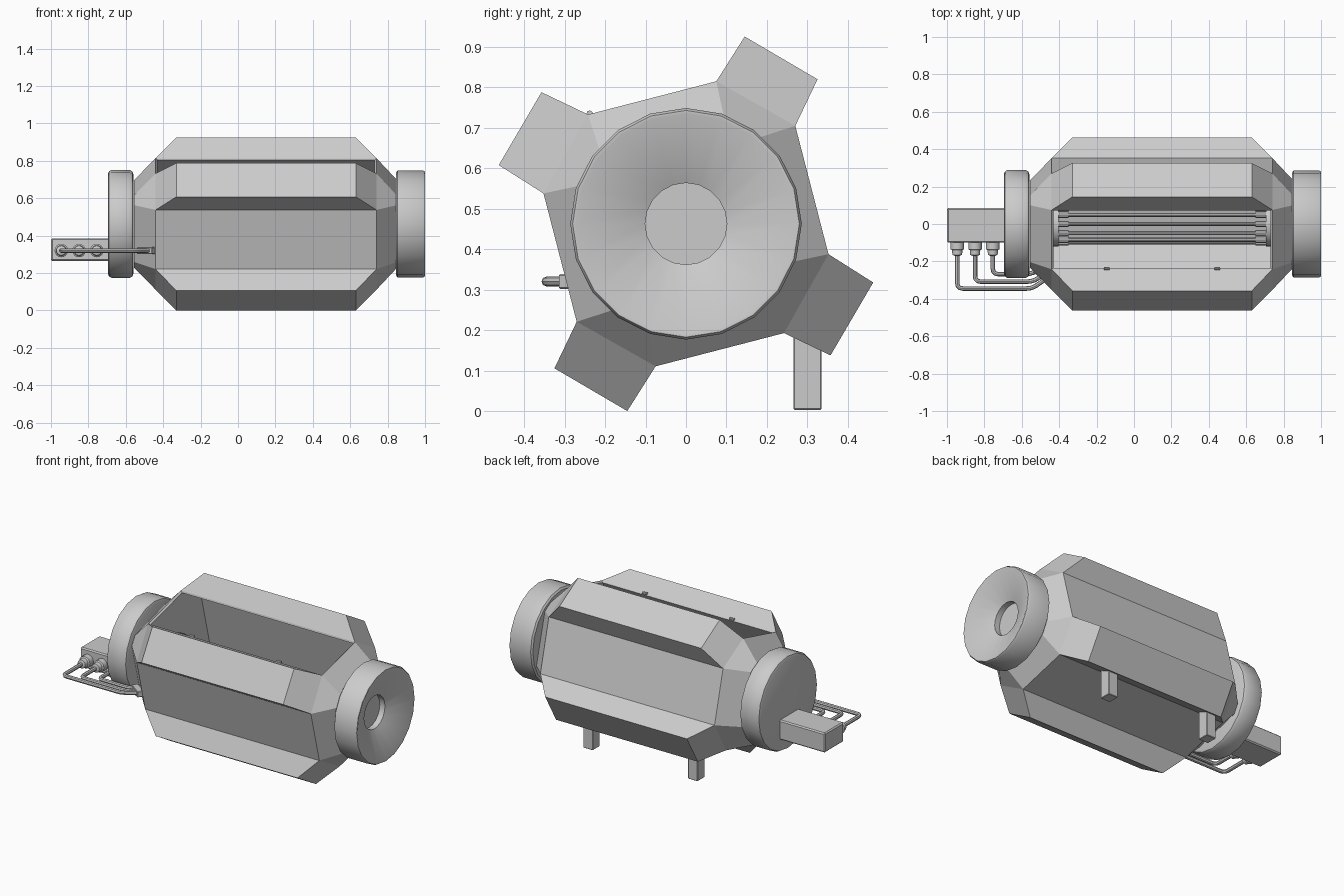
import bpy, bmesh, math
from mathutils import Vector

if "Cube" in bpy.data.objects:
    bpy.data.objects.remove(bpy.data.objects["Cube"])

AXIS = 0.4625  # height of the long axis


def finish(name, bm, bevel=0.0, smooth=False):
    bmesh.ops.recalc_face_normals(bm, faces=bm.faces)
    me = bpy.data.meshes.new(name)
    bm.to_mesh(me)
    bm.free()
    ob = bpy.data.objects.new(name, me)
    bpy.context.collection.objects.link(ob)
    if bevel:
        m = ob.modifiers.new("bevel", 'BEVEL')
        m.width, m.segments, m.limit_method = bevel, 1, 'ANGLE'
    if smooth:
        bpy.ops.object.select_all(action='DESELECT')
        ob.select_set(True)
        bpy.context.view_layer.objects.active = ob
        bpy.ops.object.shade_smooth_by_angle(angle=math.radians(32))
    return ob


def box(name, x, y, z, bevel=0.0):
    bm = bmesh.new()
    bmesh.ops.create_cube(bm, size=1)
    for v in bm.verts:
        v.co = [a[0] + (c + 0.5) * (a[1] - a[0]) for a, c in zip((x, y, z), v.co)]
    return finish(name, bm, bevel)


def lathe(name, profile, origin, sides=20, axis='X'):
    """Spin (distance, radius) points round an axis through origin; ends are capped."""
    bm = bmesh.new()
    rings = []
    for d, r in profile:
        ring = []
        for i in range(sides):
            a = 2 * math.pi * i / sides
            c, s = r * math.cos(a), r * math.sin(a)
            p = Vector((d, s, c)) if axis == 'X' else Vector((s, -d, c))
            ring.append(bm.verts.new(p + Vector(origin)))
        rings.append(ring)
    for a, b in zip(rings, rings[1:]):
        for i in range(sides):
            j = (i + 1) % sides
            bm.faces.new((a[i], a[j], b[j], b[i]))
    bm.faces.new(rings[0])
    bm.faces.new(rings[-1])
    return finish(name, bm, smooth=True)


def pipe(name, pts, radius, fillet=0.03):
    pts = [Vector(p) for p in pts]
    path = [pts[0]]
    for a, b, c in zip(pts, pts[1:], pts[2:]):
        p, q = b + (a - b).normalized() * fillet, b + (c - b).normalized() * fillet
        path += [p.lerp(b, t).lerp(b.lerp(q, t), t) for t in (0, .33, .67, 1)]
    path.append(pts[-1])
    cu = bpy.data.curves.new(name + "_path", 'CURVE')
    cu.dimensions, cu.bevel_depth, cu.bevel_resolution = '3D', radius, 2
    cu.use_fill_caps = True
    sp = cu.splines.new('POLY')
    sp.points.add(len(path) - 1)
    for s, p in zip(sp.points, path):
        s.co = (*p, 1)
    tmp = bpy.data.objects.new("tmp", cu)
    bm = bmesh.new()
    me = tmp.to_mesh()
    bm.from_mesh(me)
    tmp.to_mesh_clear()
    bpy.data.objects.remove(tmp)
    return finish(name, bm, smooth=True)


# Main housing: four-lobed shell with tapered ends and an open top panel
def four(*pts):
    out = []
    for k in range(4):
        for y, z in pts:
            for _ in range(k):
                y, z = z, -y
            out.append((y, z))
    return out


base = four((.075, .352), (.27, .242))
outer = four((.145, .4625), (.325, .357))
tip = four((.10, .235), (.153, .204))
bm = bmesh.new()


def ring(x, sec, s=1.0):
    return [bm.verts.new((x, y * s, AXIS + z * s)) for y, z in sec]


t0, b0, b1, t1 = ring(-.555, tip), ring(-.44, base), ring(.74, base), ring(.85, tip)
o0, o1 = ring(-.33, outer), ring(.63, outer)
i0, i1 = ring(-.43, base, .97), ring(.73, base, .97)
for i in range(8):
    j = (i + 1) % 8
    bm.faces.new((t0[i], t0[j], b0[j], b0[i]))
    bm.faces.new((b1[i], b1[j], t1[j], t1[i]))
    if i % 2 == 0:      # lobe
        bm.faces.new((b0[i], b0[j], o0[j], o0[i]))
        bm.faces.new((o1[i], o1[j], b1[j], b1[i]))
        bm.faces.new((o0[i], o0[j], o1[j], o1[i]))
        bm.faces.new((b0[i], o0[i], o1[i], b1[i]))
        bm.faces.new((b0[j], o0[j], o1[j], b1[j]))
    elif i != 7:        # flat panel
        bm.faces.new((b0[i], b0[j], b1[j], b1[i]))
    if i != 7:          # cavity lining
        bm.faces.new((i0[i], i0[j], i1[j], i1[i]))
    else:               # lip of the opening
        o = (b0[i], b0[j], b1[j], b1[i])
        n = (i0[i], i0[j], i1[j], i1[i])
        for k in range(4):
            m = (k + 1) % 4
            bm.faces.new((o[k], o[m], n[m], n[k]))
for r in (t0, t1, i0, i1):
    bm.faces.new(r)
finish("housing", bm)

# Hinge pins along the edge of the opening
for n, x in enumerate((-.145, .445)):
    lathe(f"hinge_{n}", [(-.015, .008), (.015, .008)], (x, -.238, AXIS + .272), 8)

# Rod cage inside the cavity
for n, x in enumerate((-.43, .705)):
    lathe(f"cage_disc_{n}", [(0, .12), (.025, .12)], (x, 0, AXIS), 20)
for k in range(12):
    a = 2 * math.pi * k / 12
    lathe(f"rod_{k}", [(-.41, .018), (-.35, .018), (-.35, .011),
                       (.65, .011), (.65, .018), (.71, .018)],
          (0, .098 * math.sin(a), AXIS + .098 * math.cos(a)), 10)

# End caps: rounded disc and concave dish
lathe("left_cap", [(-.695, .268), (-.69, .281), (-.677, .288), (-.578, .288),
                   (-.565, .281), (-.56, .268)], (0, 0, AXIS), 20)
lathe("right_dish", [(.845, .275), (.853, .286), (.99, .286), (1, .28), (1, .272),
                     (.925, .101), (.89, .101)], (0, 0, AXIS), 20)

# Connector box, plugs and pipes
box("connector_box", (-1, -.66), (-.10, .085), (.265, .385), .007)
PZ = .32
ends = [(-.945, -.345, -.545, -.445, -.275),
        (-.85, -.308, -.54, -.455, -.25),
        (-.755, -.268, -.55, -.48, -.225)]
for n, (x, y, xb, xe, ye) in enumerate(ends):
    lathe(f"plug_{n}", [(.095, .036), (.135, .036), (.14, .028), (.165, .026), (.17, .014)],
          (x, 0, PZ), 16, 'Y')
    pipe(f"pipe_{n}", [(x, -.16, PZ), (x, y, PZ), (xb, y, PZ), (xe, ye, PZ)], .012)
bracket = box("pipe_clamp", (-.05, .05), (-.02, .02), (-.018, .018), .003)
bracket.location = (-.49, -.27, PZ)
bracket.rotation_euler.z = math.radians(-36)

# Two support legs at the back
for n, x in enumerate((-.28, .43)):
    box(f"leg_{n}", (x - .033, x + .033), (.265, .335), (.003, .2), .003)
